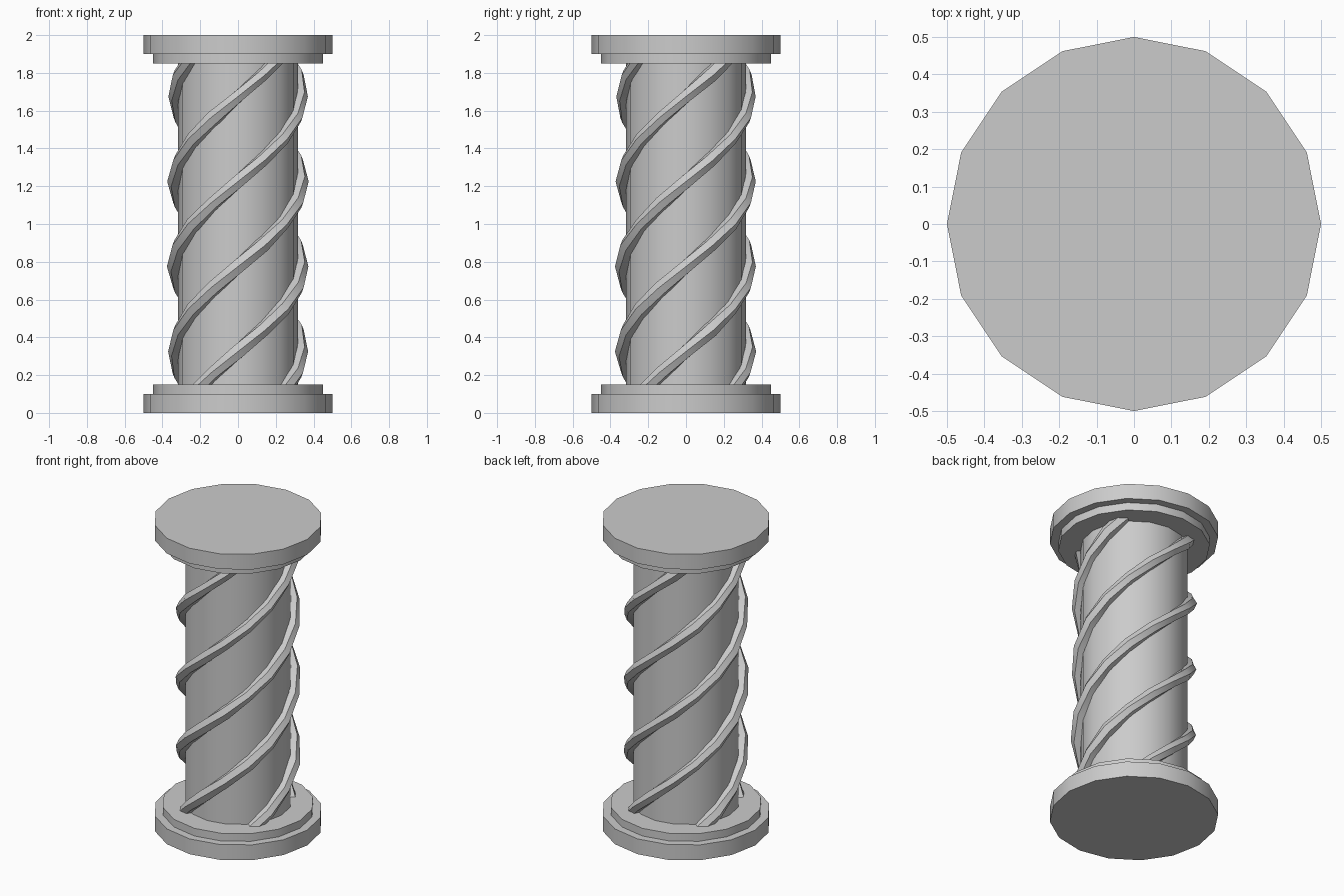
import bpy, bmesh, math, random
from mathutils import Vector

if "Cube" in bpy.data.objects:
    bpy.data.objects.remove(bpy.data.objects["Cube"])

random.seed(4)
stone = bpy.data.materials.new("grey stone")
stone.diffuse_color = (0.6, 0.6, 0.6, 1)
stone.use_nodes = True
stone.node_tree.nodes["Principled BSDF"].inputs["Base Color"].default_value = stone.diffuse_color


def finish(bm, name):
    bmesh.ops.recalc_face_normals(bm, faces=bm.faces)
    me = bpy.data.meshes.new(name)
    bm.to_mesh(me)
    bm.free()
    me.materials.append(stone)
    ob = bpy.data.objects.new(name, me)
    bpy.context.collection.objects.link(ob)
    bpy.ops.object.select_all(action='DESELECT')
    ob.select_set(True)
    bpy.context.view_layer.objects.active = ob
    bpy.ops.object.shade_smooth_by_angle(angle=math.radians(35))
    return ob


def drum(name, r, z0, z1, sides=16):
    bm = bmesh.new()
    ring = [bm.verts.new((r * math.cos(i * math.tau / sides),
                          r * math.sin(i * math.tau / sides), z0)) for i in range(sides)]
    bottom = bm.faces.new(ring)
    top = bmesh.ops.extrude_face_region(bm, geom=[bottom], use_keep_orig=True)
    bmesh.ops.translate(bm, vec=(0, 0, z1 - z0),
                        verts=[v for v in top["geom"] if isinstance(v, bmesh.types.BMVert)])
    return finish(bm, name)


def strand(name, start, radius=0.334, thick=0.04, steps=16, sides=6):
    # one full turn around the shaft, with a slightly uneven thickness
    bm = bmesh.new()
    rings = []
    for i in range(steps + 1):
        t = i / steps
        a = start + math.tau * t
        out = Vector((math.cos(a), math.sin(a), 0))
        along = Vector((-math.sin(a) * radius * math.tau,
                        math.cos(a) * radius * math.tau, 1.8)).normalized()
        side = along.cross(out)
        centre = out * radius + Vector((0, 0, 0.1 + 1.8 * t))
        w = thick * random.uniform(0.85, 1.08)
        rings.append([bm.verts.new(centre + w * (out * math.cos(k * math.tau / sides)
                                                 + side * math.sin(k * math.tau / sides)))
                      for k in range(sides)])
    for a, b in zip(rings, rings[1:]):
        for k in range(sides):
            n = (k + 1) % sides
            bm.faces.new((a[k], a[n], b[n], b[k]))
    bm.faces.new(rings[0])
    bm.faces.new(rings[-1])
    return finish(bm, name)


# stepped base and capital
drum("base_plate", 0.5, 0.0, 0.1)
drum("base_step", 0.45, 0.1, 0.15)
drum("capital_step", 0.45, 1.85, 1.9)
drum("capital_plate", 0.5, 1.9, 2.0)

# shaft
drum("shaft", 0.317, 0.15, 1.85)

# four spiral strands
for n in range(4):
    strand(f"spiral_strand_{n + 1}", math.radians(45 + 90 * n))
